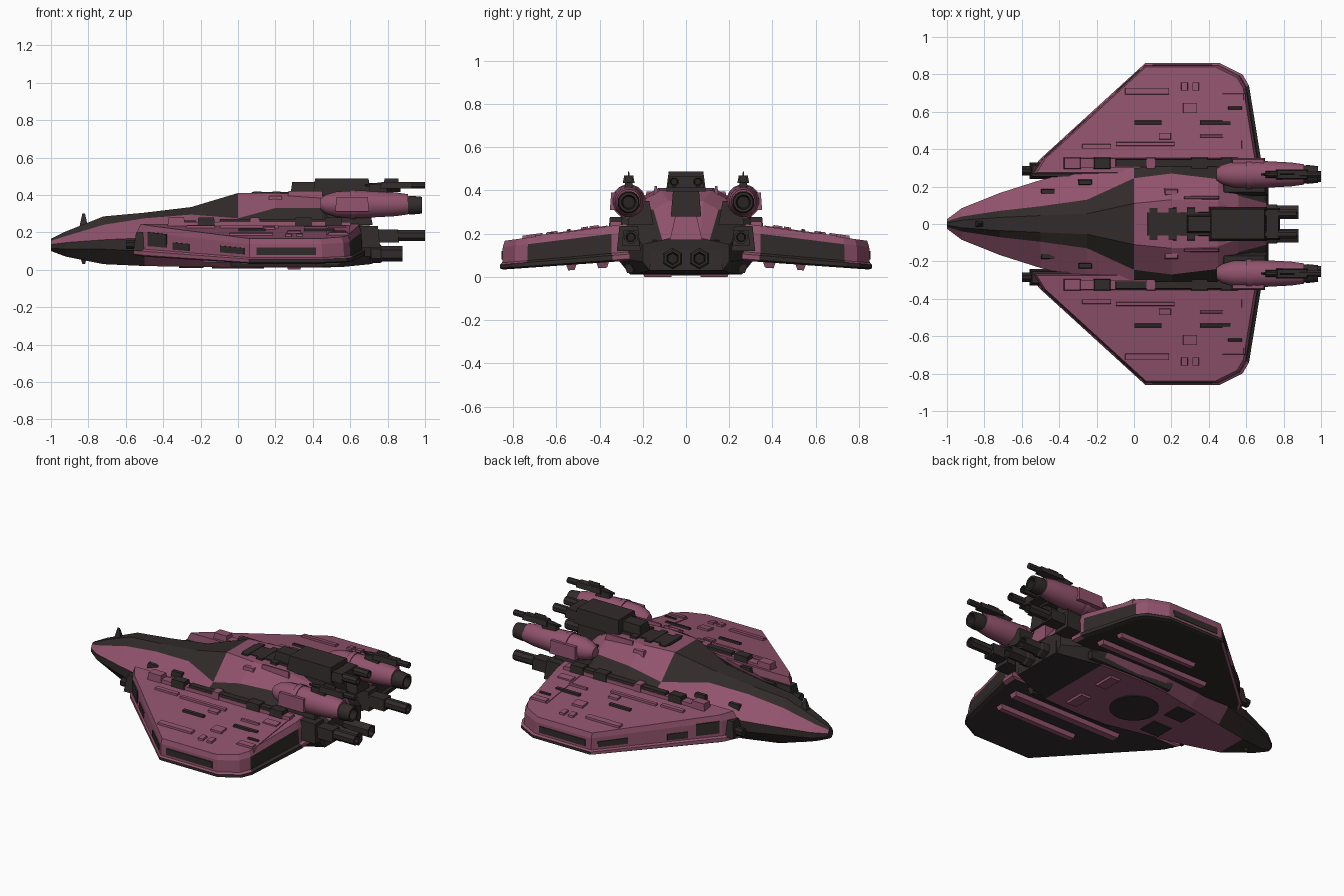
import bpy, bmesh, math

if "Cube" in bpy.data.objects:
    bpy.data.objects.remove(bpy.data.objects["Cube"])

def material(name, rgb):
    m = bpy.data.materials.new(name)
    m.diffuse_color = (*rgb, 1)
    m.use_nodes = True
    m.node_tree.nodes["Principled BSDF"].inputs["Base Color"].default_value = m.diffuse_color
    return m

MATS = [material("dusty pink", (0.28, 0.086, 0.148)),
        material("dark grey", (0.031, 0.0245, 0.0235)),
        material("near black", (0.021, 0.017, 0.017))]
PINK, DARK, BLACK = 0, 1, 2

def rings_object(name, rings, rule, mirror=False, smooth=False):
    """Skin closed rings of points; rule(ring, strip, normal) gives the colour, ring -1/-2 are caps."""
    bm = bmesh.new()
    for s in ((1, -1) if mirror else (1,)):
        vs = [[bm.verts.new((x, y * s, z)) for x, y, z in r] for r in rings]
        n = len(rings[0])
        made = []
        for i in range(len(rings) - 1):
            for j in range(n):
                k = (j + 1) % n
                made.append((bm.faces.new((vs[i][j], vs[i][k], vs[i+1][k], vs[i+1][j])), i, j))
        made.append((bm.faces.new(vs[0]), -1, 0))
        made.append((bm.faces.new(vs[-1]), -2, 0))
        bmesh.ops.recalc_face_normals(bm, faces=[f for f, _, _ in made])
        for f, i, j in made:
            f.normal_update()
            f.material_index = rule(i, j, f.normal)
    me = bpy.data.meshes.new(name)
    bm.to_mesh(me)
    bm.free()
    for m in MATS:
        me.materials.append(m)
    ob = bpy.data.objects.new(name, me)
    bpy.context.collection.objects.link(ob)
    if smooth:
        bpy.ops.object.select_all(action='DESELECT')
        ob.select_set(True)
        bpy.context.view_layer.objects.active = ob
        bpy.ops.object.shade_smooth_by_angle(angle=math.radians(35))
    return ob

def box(name, x, y, z, col, mirror=False, inset=0.0, zf=None):
    """Box with an optional inset top; zf(y) offsets heights so it follows the wing."""
    zf = zf or (lambda v: 0)
    def ring(d, h):
        pts = [(x[0]+d, y[0]+d), (x[1]-d, y[0]+d), (x[1]-d, y[1]-d), (x[0]+d, y[1]-d)]
        return [(a, b, h + zf(b)) for a, b in pts]
    return rings_object(name, [ring(0, z[0]), ring(inset, z[1])], lambda *a: col, mirror)

def tube(name, profile, y, z, col, mirror=False, n=16, hole=None):
    """Lathe along x from (x, radius) pairs; strips from index hole on are black."""
    rings = [[(x, y + r * math.cos(2*math.pi*(k+.5)/n), z + r * math.sin(2*math.pi*(k+.5)/n))
              for k in range(n)] for x, r in profile]
    rule = lambda i, j, nm: BLACK if hole and (i >= hole or i == -2) else col
    return rings_object(name, rings, rule, mirror, n > 8)

# --- hull: x, bottom y z, side y z_low z_high, shoulder y z, top y z
SECT = [(-1.0, .01, .10, .025, .115, .135, .015, .155, .006, .165),
        (-.92, .03, .07, .085, .11, .145, .04, .18, .02, .205),
        (-.72, .10, .03, .165, .11, .16, .07, .24, .035, .285),
        (-.50, .15, .02, .235, .10, .17, .095, .275, .045, .305),
        (-.25, .20, .015, .30, .09, .20, .13, .295, .055, .335),
        (.00, .25, .012, .31, .08, .24, .245, .275, .11, .41),
        (.20, .26, .012, .315, .08, .26, .27, .33, .13, .41),
        (.45, .25, .012, .31, .08, .25, .24, .33, .12, .40),
        (.56, .22, .015, .27, .08, .22, .15, .31, .08, .35),
        (.71, .17, .03, .20, .07, .15, .11, .17, .065, .18)]
rings = []
for x, yb, zb, yc, zl, zc, ys, zs, yt, zt in SECT:
    half = [(yb, zb), (yc, zl), (yc, zc), (ys, zs), (yt, zt)]
    rings.append([(x, y, z) for y, z in half] + [(x, -y, z) for y, z in reversed(half)])

def hull_colour(i, j, n):
    if i < 0:
        return DARK
    if j == 9:
        return DARK if i < 2 or i > 6 else PINK   # belly
    strip = min(j, 8 - j)
    if strip == 0:
        return DARK if i < 3 or i > 6 else PINK   # lower flank
    if strip == 1:
        return PINK if 2 < i < 5 else DARK        # flank
    if strip == 2:
        return PINK if i < 5 else DARK            # shoulder
    return DARK if i < 5 else PINK                # canopy, then spine
rings_object("hull", rings, hull_colour)

# --- wings
def wing_top(y): return .238 - .14 * (y - .33)
def wing_bottom(y): return .07 - .07 * (y - .33)
PLAN = [(-.56, .26), (-.51, .34), (.06, .86), (.46, .86), (.58, .80), (.615, .74), (.68, .34), (.68, .26)]
def wing_ring(s, f):
    pts = [(.1 + (x - .1) * s, .5 + (y - .5) * s) for x, y in PLAN]
    return [(x, y, wing_bottom(y) + f * (wing_top(y) - wing_bottom(y))) for x, y in pts]
def wing_colour(i, j, n):
    if i == -1 or (j == 5 and i < 4):
        return DARK                               # underside and trailing edge
    return DARK if i in (0, 1) and j in (2, 3, 4) else PINK
rings_object("wing", [wing_ring(.96, 0), wing_ring(1, .05), wing_ring(1, .18), wing_ring(.972, .24),
                      wing_ring(.965, .78), wing_ring(.94, 1)], wing_colour, True)

# dark slots set into the leading edge and tip
def edge_slot(a, b, t0, t1, f0, f1):
    dx, dy = b[0] - a[0], b[1] - a[1]
    d = math.hypot(dx, dy)
    out = (-dy / d, dx / d)
    def ring(f):
        pts = [(a[0] + dx*t + out[0]*o, a[1] + dy*t + out[1]*o)
               for t, o in ((t0, -.02), (t1, -.02), (t1, .004), (t0, .004))]
        return [(x, y, wing_bottom(y) + f * (wing_top(y) - wing_bottom(y))) for x, y in pts]
    rings_object("wing_edge_slot", [ring(f0), ring(f1)], lambda *k: DARK, True)
EDGE = [(x, y) for x, y, z in wing_ring(.97, 0)]
for t0, t1, f0, f1 in [(.02, .2, .35, .8), (.26, .42, .3, .55), (.72, .95, .35, .6)]:
    edge_slot(EDGE[1], EDGE[2], t0, t1, f0, f1)
edge_slot(EDGE[2], EDGE[3], .1, .92, .35, .65)

# raised panels on the wing tops
PANELS = [(-.05, .19, .69, .73, PINK), (.26, .34, .59, .65, PINK), (0, .15, .53, .555, DARK),
          (.35, .52, .53, .555, DARK), (.13, .20, .45, .49, PINK), (.35, .48, .46, .48, PINK),
          (.48, .59, .66, .70, PINK), (.50, .58, .61, .63, DARK), (-.10, .22, .415, .44, PINK),
          (.25, .29, .71, .76, PINK), (.31, .35, .71, .76, PINK), (.48, .58, .40, .45, PINK),
          (-.28, -.12, .40, .43, PINK)]
for x0, x1, y0, y1, c in PANELS:
    box("wing_panel", (x0, x1), (y0, y1), (-.02, .012), c, True, .004, wing_top)
box("wing_rear_flap", (.47, .60), (.36, .70), (-.02, .004), PINK, True, .004, wing_top)

# strakes under the wings
for y0, y1, x0, x1 in [(.35, .42, -.2, .58), (.50, .56, .0, .56)]:
    box("under_wing_strake", (x0, x1), (y0, y1), (.02, -.025), PINK, True, .015, wing_bottom)

# --- wing root fairings and flank equipment
box("root_fairing", (-.38, .62), (.28, .37), (.10, .255), PINK, True, .02)
box("root_channel", (-.10, .54), (.305, .348), (.24, .27), DARK, True, .003)
for x0, x1, c in [(-.38, -.28, PINK), (-.22, -.12, DARK), (.06, .12, PINK), (.30, .40, DARK), (.46, .56, DARK)]:
    box("fairing_block", (x0, x1), (.29, .36), (.2, .278), c, True, .008)
box("forward_pod", (-.56, -.30), (.24, .33), (.10, .20), DARK, True, .015)
tube("forward_gun", [(-.60, .027), (-.42, .027)], .285, .135, BLACK, True, 8)
for x, y, z in [(-.50, .17, .225), (-.30, .22, .25)]:
    box("hull_vent", (x, x + .08), (y - .015, y + .02), (z - .04, z + .014), DARK, True, .006)

# --- nose spikes
for z0, z1 in [(.22, .30), (.09, .03)]:
    box("nose_spike", (-.85, -.80), (-.02, .02), (z0, z1), DARK, inset=.018)

# --- upper engine nacelles with small guns above
tube("nacelle", [(.44, .03), (.47, .052), (.53, .07), (.66, .075), (.84, .065), (.91, .055)], .265, .35, PINK, True)
tube("nacelle_collar", [(.60, .079), (.63, .079)], .265, .35, PINK, True)
tube("nacelle_nozzle", [(.89, .047), (.93, .052), (.985, .046), (.985, .034), (.94, .028)], .265, .345, DARK, True, 12, 3)
box("nacelle_pylon", (.46, .72), (.15, .27), (.24, .35), DARK, True, .02)
box("nacelle_side_pod", (.52, .70), (.32, .352), (.31, .39), PINK, True, .006)
box("gun_mount", (.70, .80), (.245, .285), (.40, .45), DARK, True, .005)
box("gun_body", (.76, .93), (.238, .292), (.435, .468), DARK, True, .006)
tube("gun_barrel", [(.68, .006), (.74, .014), (.90, .018), (1.0, .018)], .265, .452, DARK, True, 8)
box("gun_fin", (.78, .86), (.26, .27), (.46, .488), DARK, True, .003)

# --- lower side thrusters
box("thruster_housing", (.55, .76), (.21, .32), (.12, .235), DARK, True, .012)
box("thruster_block", (.72, .86), (.215, .295), (.145, .215), DARK, True, .005)
tube("thruster_barrel", [(.80, .032), (1.0, .032), (1.0, .022), (.95, .018)], .255, .183, DARK, True, 8, 2)

# --- stern engines
box("stern_block", (.55, .72), (-.17, .17), (.03, .17), DARK, inset=.015)
tube("main_engine", [(.66, .05), (.76, .05), (.77, .042), (.88, .042), (.88, .03), (.80, .024)], .062, .085, DARK, True, 6, 4)
box("stern_plate", (.60, .72), (-.075, .075), (.17, .30), PINK, inset=.03)

# --- dorsal turret on its deck
box("turret_deck", (.07, .44), (-.065, .065), (.39, .416), DARK, inset=.004)
for x in (.08, .18, .28):
    box("deck_rib", (x, x + .05), (-.09, .09), (.38, .418), DARK, inset=.004)
box("turret_neck", (.28, .42), (-.05, .05), (.40, .47), DARK, inset=.01)
box("turret_body", (.40, .71), (-.092, .092), (.395, .488), DARK, inset=.012)
box("turret_support", (.45, .71), (-.07, .07), (.28, .40), DARK, inset=.01)
box("turret_rear", (.70, .78), (-.085, .085), (.41, .465), DARK, inset=.008)
tube("turret_barrel", [(.70, .025), (.87, .025), (.87, .018), (.84, .015)], .055, .44, DARK, True, 8, 2)
box("spine_fin", (.26, .46), (.125, .155), (.34, .42), PINK, True, .01)
box("spine_vent", (.16, .24), (.15, .19), (.36, .395), PINK, True, .008)

# --- belly details
disc = [[(r * math.cos(2*math.pi*k/24), r * math.sin(2*math.pi*k/24), z) for k in range(24)]
        for r, z in ((.14, .02), (.14, .006))]
rings_object("belly_hatch", disc, lambda *a: DARK)
box("belly_foot", (.26, .34), (.06, .20), (.02, 0), PINK, True, .008)
box("belly_vent", (-.32, -.18), (.04, .17), (.03, .009), DARK, True, .006)
box("belly_rail", (-.05, .55), (.235, .285), (.06, .018), DARK, True, .012)
